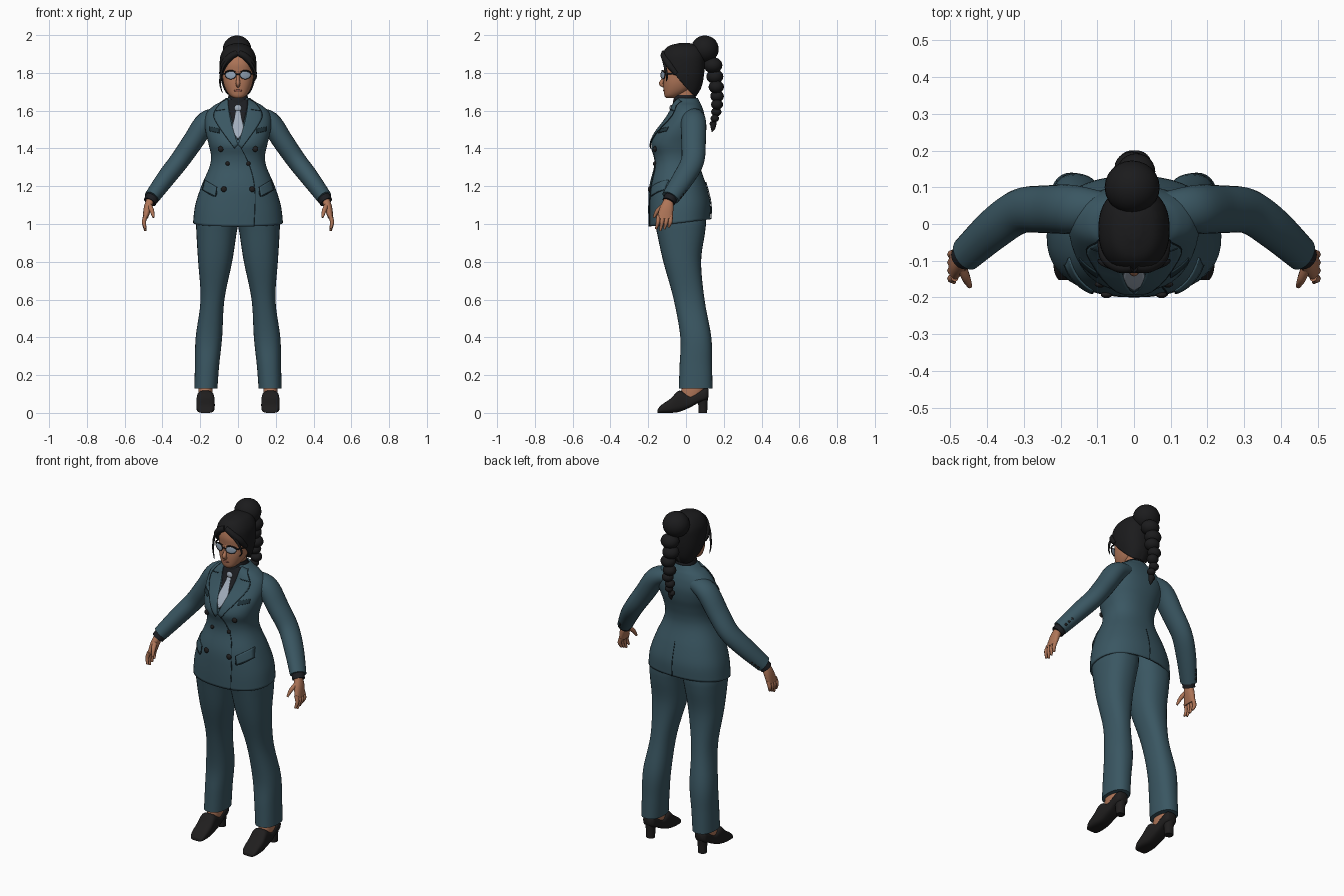
import bpy, bmesh, math
from mathutils import Vector

cube = bpy.data.objects.get("Cube")
if cube:
    bpy.data.objects.remove(cube, do_unlink=True)


def material(name, r, g, b):
    m = bpy.data.materials.new(name)
    m.use_nodes = True
    m.diffuse_color = (r, g, b, 1)
    m.node_tree.nodes["Principled BSDF"].inputs["Base Color"].default_value = (r, g, b, 1)
    return m


SUIT = material("teal suit", .042, .094, .122)
SEAM = material("dark teal seam", .014, .033, .043)
HAIR = material("black hair", .011, .011, .012)
SHIRT = material("black shirt", .012, .013, .016)
SHOE = material("black leather", .014, .013, .013)
SKIN = material("brown skin", .43, .18, .098)
LIPS = material("lip brown", .27, .085, .06)
TIE = material("silver tie", .36, .42, .5)
LENS = material("blue grey lens", .3, .38, .48)


def smooth(rows, k=5):
    """Rows resampled along a Catmull-Rom spline."""
    out = []
    for i in range(len(rows) - 1):
        a, b, c, d = (rows[max(0, min(len(rows) - 1, i + j))] for j in (-1, 0, 1, 2))
        for s in range(k):
            t = s / k
            out.append([q + t * ((r - p) / 2 + t * ((p - 2.5 * q + 2 * r - w / 2)
                        + t * (1.5 * (q - r) + (w - p) / 2)))
                        for p, q, r, w in zip(a, b, c, d)])
    return out + [list(rows[-1])]


def finish(ob, mat, mirror=False, shell=0):
    ob.data.materials.append(mat)
    bpy.ops.object.select_all(action='DESELECT')
    bpy.context.view_layer.objects.active = ob
    ob.select_set(True)
    bpy.ops.object.shade_smooth_by_angle(angle=.9)
    if shell:
        mod = ob.modifiers.new("Shell", 'SOLIDIFY')
        mod.thickness, mod.offset = shell, -1
    if mirror:
        ob.modifiers.new("Mirror", 'MIRROR')
    return ob


def skin_rings(name, rings, mat, closed=True, cap=True, cut=None, **kw):
    """Mesh bridging successive rings of points."""
    bm = bmesh.new()
    vs = [[bm.verts.new(p) for p in ring] for ring in rings]
    n = len(vs[0])
    for a, b in zip(vs, vs[1:]):
        for i in range(n if closed else n - 1):
            j = (i + 1) % n
            bm.faces.new((a[i], a[j], b[j], b[i]))
    if cap and closed:
        bm.faces.new(vs[0])
        bm.faces.new(vs[-1])
    for co, no in cut or []:
        bmesh.ops.bisect_plane(bm, geom=bm.verts[:] + bm.edges[:] + bm.faces[:],
                               plane_co=co, plane_no=no, clear_inner=True)
    bmesh.ops.recalc_face_normals(bm, faces=bm.faces)
    me = bpy.data.meshes.new(name)
    bm.to_mesh(me)
    bm.free()
    ob = bpy.data.objects.new(name, me)
    bpy.context.collection.objects.link(ob)
    return finish(ob, mat, **kw)


POWER = 2.3


def loft(name, rows, mat, axis='z', n=32, tilt=0, power=POWER, **kw):
    """Rounded sections (position, centre x, half width, low, high) along an axis."""
    rings = []
    for t, cx, rx, lo, hi in smooth(rows):
        ring = []
        for i in range(n):
            c, s = (f(math.tau * i / n) for f in (math.cos, math.sin))
            x = cx + rx * math.copysign(abs(c) ** (2 / power), c)
            v = (lo + hi) / 2 + (hi - lo) / 2 * math.copysign(abs(s) ** (2 / power), s)
            z = t + tilt * v * max(0, (1.25 - t) * 4)
            ring.append((x, v, z) if axis == 'z' else (x, t, v))
        rings.append(ring)
    return skin_rings(name, rings, mat, **kw)


def tube(name, rows, mat, n=12, wide=1, **kw):
    """Round limb through (x, y, z, radius) points."""
    rows = smooth(rows)
    pts = [Vector(r[:3]) for r in rows]
    along = (pts[-1] - pts[0]).normalized()
    ref = Vector((0, 1, 0)) if abs(along.y) < .8 else Vector((1, 0, 0))
    rings = []
    for i, p in enumerate(pts):
        t = (pts[min(i + 1, len(pts) - 1)] - pts[max(i - 1, 0)]).normalized()
        u = (ref - t * ref.dot(t)).normalized()
        w = t.cross(u)
        r = max(rows[i][3], .001)
        rings.append([p + u * (r * wide * math.cos(math.tau * k / n))
                      + w * (r * math.sin(math.tau * k / n)) for k in range(n)])
    return skin_rings(name, rings, mat, **kw)


def ball(name, loc, scale, mat, turn=0, **kw):
    bpy.ops.mesh.primitive_uv_sphere_add(segments=24, ring_count=14, radius=1,
                                         location=loc, rotation=(0, 0, turn))
    ob = bpy.context.object
    ob.name, ob.scale = name, scale
    return finish(ob, mat, **kw)


# Jacket body
JACKET = [(1.01, 0, .238, -.198, .13), (1.1, 0, .227, -.2, .13), (1.2, 0, .195, -.195, .108),
          (1.3, 0, .152, -.17, .076), (1.36, 0, .143, -.17, .072), (1.42, 0, .155, -.184, .083),
          (1.48, 0, .17, -.162, .098), (1.54, 0, .177, -.118, .103), (1.59, 0, .165, -.085, .095),
          (1.625, 0, .13, -.072, .083), (1.645, 0, .095, -.064, .073), (1.668, 0, .062, -.055, .062)]
loft("jacket", JACKET, SUIT, n=48, tilt=.12, cap=False, shell=.01)
DENSE = smooth(JACKET)


def on_jacket(x, z, lift, back=False):
    """Point floating just off the jacket front or back."""
    z = max(DENSE[0][0], min(DENSE[-1][0], z))
    for a, b in zip(DENSE, DENSE[1:]):
        if a[0] <= z <= b[0]:
            f = (z - a[0]) / (b[0] - a[0])
            rx, lo, hi = (p + f * (q - p) for p, q in zip(a[2:], b[2:]))
            break
    reach = (1 - min(.98, abs(x / rx)) ** POWER) ** (1 / POWER) * (hi - lo) / 2
    mid = (lo + hi) / 2
    y = mid + reach + lift if back else mid - reach - lift
    return (x, y, z + .12 * y * max(0, (1.25 - z) * 4))


def patch(name, left, right, mat, lift=.006, **kw):
    """Thin cloth plate between two edges, following the jacket front."""
    rows = [[on_jacket(a[0] + (b[0] - a[0]) * i / 8, a[1] + (b[1] - a[1]) * i / 8, lift)
             for i in range(9)] for a, b in zip(smooth(left), smooth(right))]
    return skin_rings(name, rows, mat, closed=False, shell=.005, **kw)


def seam(name, pts, lift=.002, back=False, **kw):
    rows = [on_jacket(x, z, lift, back) + (.0022,) for x, z in smooth(pts)]
    tube(name, rows, SEAM, n=6, **kw)


# Shirt front, tie, lapels and collar
edge = [(.054, 1.66), (.046, 1.6), (.003, 1.447)]
patch("shirt_front", [(-x, z) for x, z in edge], edge, SHIRT, .003)
blade = [(.011, 1.6), (.018, 1.56), (.029, 1.5), (.002, 1.452)]
patch("tie", [(-x, z) for x, z in blade], blade, TIE, .0055)
ball("tie_knot", on_jacket(0, 1.613, .003), (.019, .008, .018), TIE)
outer = [(.085, 1.65), (.128, 1.585), (.105, 1.52), (.018, 1.4)]
patch("lapels", [(.056, 1.665), (.048, 1.6), (.028, 1.51), (0, 1.42)], outer, SUIT, .009, mirror=True)
seam("lapel_edges", outer, .007, mirror=True)
seam("lapel_notches", [(.07, 1.607), (.118, 1.6)], .009, mirror=True)
loft("shirt_collar", [(1.61, 0, .066, -.069, .06), (1.65, 0, .057, -.068, .056),
                      (1.682, 0, .05, -.06, .05)], SHIRT)

# Jacket details
seam("front_opening", [(.018, 1.4), (.065, 1.3), (.09, 1.18), (.086, 1.01)])
seam("back_vent", [(0, 1.22), (0, 1.12), (0, 1.01)], .003, back=True)
patch("pocket_flaps", [(.112, 1.2), (.122, 1.155)], [(.178, 1.235), (.19, 1.185)],
      SUIT, .01, mirror=True)
seam("flap_edges", [(.112, 1.2), (.122, 1.155), (.19, 1.185)], .009, mirror=True)
patch("chest_pockets", [(.1, 1.505), (.1, 1.482)], [(.15, 1.515), (.15, 1.492)],
      SEAM, .005, mirror=True)
for x, z, r in ((.092, 1.397, .015), (.055, 1.32, .011), (.075, 1.19, .015)):
    for s in (-1, 1):
        ball("jacket_button", on_jacket(s * x, z, .004), (r, .009, r), SHOE)

# Sleeves, cuffs and hands
tube("sleeves", [(.08, .04, 1.575, .04), (.165, .04, 1.543, .056), (.24, .04, 1.435, .055),
                 (.31, .035, 1.335, .052), (.38, -.012, 1.245, .049), (.457, -.082, 1.14, .041)],
     SUIT, n=24, wide=1.18, mirror=True)
tube("shirt_cuffs", [(.445, -.072, 1.155, .036), (.467, -.092, 1.117, .035)], SHIRT, n=20, mirror=True)
for i in range(3):
    for s in (-1, 1):
        ball("sleeve_button", (s * (.435 + i * .012), -.005 - i * .012, 1.175 - i * .017),
             (.008,) * 3, SHOE)
loft("palms", [(1.14, .462, .02, -.112, -.07), (1.09, .476, .022, -.137, -.066),
               (1.03, .491, .014, -.155, -.072)], SKIN, n=20, mirror=True)
for i in range(4):
    y = -.146 + .022 * i
    tube("finger", [(.488, y, 1.045, .011), (.498, y - .003, 1.01, .011),
                    (.49, y - .012, .964 + .01 * abs(i - 1), .006)], SKIN, n=8, mirror=True)
tube("thumbs", [(.47, -.115, 1.1, .014), (.456, -.15, 1.07, .012), (.447, -.17, 1.035, .006)],
     SKIN, n=8, mirror=True)

# Trousers
loft("trouser_legs", [(.13, .17, .061, -.038, .14), (.25, .164, .064, -.034, .138),
                      (.4, .154, .07, -.03, .134), (.6, .135, .063, -.065, .098),
                      (.8, .121, .09, -.12, .08), (.95, .114, .106, -.153, .1),
                      (1.02, .108, .112, -.165, .106), (1.12, .1, .1, -.165, .1)],
     SUIT, mirror=True)

# Feet and heeled shoes
loft("ankles", [(.06, .172, .033, -.03, .07), (.12, .172, .038, -.025, .095),
                (.2, .17, .038, 0, .1)], SKIN, n=20, mirror=True)
loft("shoes", [(-.152, .172, .034, 0, .016), (-.13, .172, .045, 0, .042),
               (-.08, .172, .049, 0, .077), (-.035, .172, .047, .006, .118),
               (.02, .172, .043, .028, .092), (.06, .172, .04, .05, .11),
               (.105, .172, .037, .068, .132), (.12, .172, .024, .085, .125)],
     SHOE, axis='y', power=3.2, mirror=True)
loft("shoe_heels", [(0, .172, .024, .067, .112), (.05, .172, .026, .064, .114),
                    (.1, .172, .034, .052, .118)], SHOE, n=20, mirror=True)

# Neck, head and face
loft("neck", [(1.6, 0, .045, -.04, .05), (1.73, 0, .045, -.065, .045)], SKIN)
loft("head", [(1.666, 0, .02, -.105, -.06), (1.68, 0, .043, -.114, -.03), (1.71, 0, .064, -.118, .02),
              (1.75, 0, .078, -.119, .05), (1.8, 0, .084, -.115, .07), (1.85, 0, .085, -.117, .075),
              (1.9, 0, .075, -.1, .065), (1.94, 0, .04, -.06, .03)], SKIN)
tube("nose", [(0, -.108, 1.81, .007), (0, -.122, 1.765, .009), (0, -.131, 1.743, .012),
              (0, -.115, 1.729, .009)], SKIN)
ball("lips", (0, -.115, 1.706), (.022, .006, .006), LIPS)

# Glasses
for s in (-1, 1):
    spot = (s * .039, -.122, 1.789)
    ball("lens", spot, (.029, .004, .021), LENS, turn=.35 * s)
    bpy.ops.mesh.primitive_torus_add(major_radius=1, minor_radius=.065, major_segments=28,
                                     minor_segments=8, location=spot, rotation=(math.pi / 2, 0, .35 * s))
    rim = bpy.context.object
    rim.name, rim.scale = "lens_rim", (.03, .022, .04)
    finish(rim, SHOE)
    tube("brow_bar", [(s * .014, -.127, 1.806, .003), (s * .04, -.125, 1.812, .004),
                      (s * .067, -.112, 1.803, .004)], SHOE, n=8)
tube("glasses_temples", [(.066, -.112, 1.797, .004), (.086, -.08, 1.795, .004),
                         (.09, .01, 1.79, .004)], SHOE, n=8, mirror=True)
tube("glasses_bridge", [(-.013, -.13, 1.793, .003), (.013, -.13, 1.793, .003)], SHOE, n=8)

# Swept-back hair, cut along a slanting hairline
loft("hair", [(1.67, 0, .06, -.06, .05), (1.72, 0, .078, -.11, .08), (1.78, 0, .093, -.124, .094),
              (1.85, 0, .097, -.13, .1), (1.9, 0, .09, -.125, .098), (1.94, 0, .062, -.095, .075),
              (1.957, 0, .02, -.04, .02)], HAIR, n=48, mirror=True, shell=.02,
     cut=[((0, 0, 0), (1, 0, 0)), ((0, -.12, 1.895), (.255, .99, .81))])
tube("fringe", [(.004, -.115, 1.905, .016), (.04, -.115, 1.885, .018), (.074, -.09, 1.845, .019),
                (.088, -.05, 1.795, .012)], HAIR, mirror=True)
for s, drop in ((-1, .06), (1, 0)):
    tube("loose_strand", [(s * .045, -.122, 1.88, .008), (s * .08, -.11, 1.83, .007),
                          (s * .095, -.1, 1.78 - drop / 2, .005), (s * .083, -.105, 1.755 - drop, .002)],
         HAIR, n=8)

# Bun and hanging braid
ball("bun", (-.005, .1, 1.926), (.075, .073, .072), HAIR)
for i in range(8):
    t = i / 7
    r = .052 - .033 * t
    ball("braid_lobe", (.006 * (-1) ** i, .143 + .022 * math.sin(math.pi * t), 1.84 - .31 * t * (1.4 - .4 * t)),
         (r, r * .95, r * .82), HAIR)
tube("braid_tip", [(0, .146, 1.54, .016), (0, .143, 1.51, .013), (0, .138, 1.487, .002)], HAIR)
